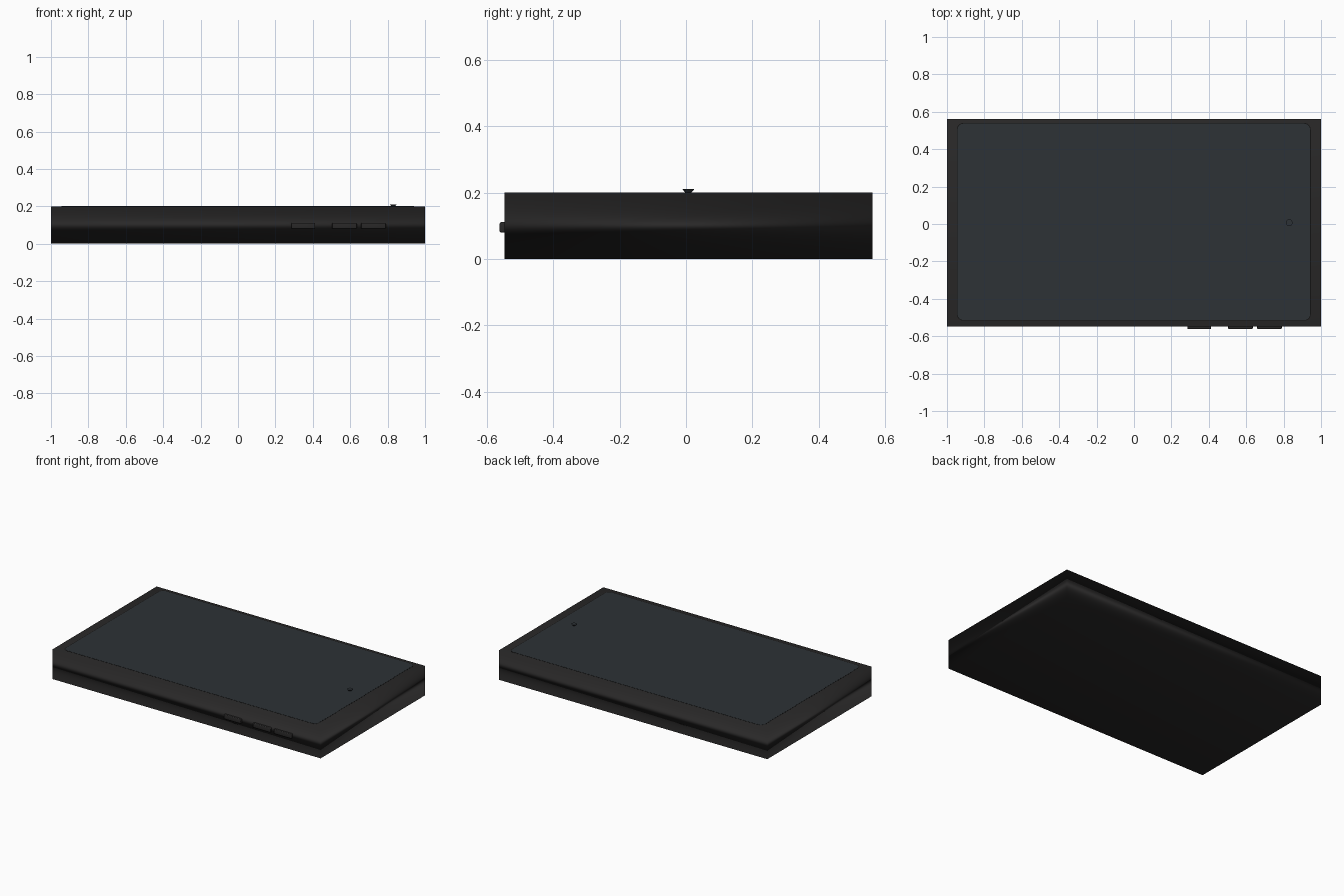
import bpy, bmesh, math

if "Cube" in bpy.data.objects:
    bpy.data.objects.remove(bpy.data.objects["Cube"])


def material(name, rgb):
    m = bpy.data.materials.new(name)
    m.diffuse_color = (*rgb, 1)
    m.use_nodes = True
    m.node_tree.nodes["Principled BSDF"].inputs["Base Color"].default_value = m.diffuse_color
    return m


CASE = material("dark_case", (0.022, 0.021, 0.021))
GLASS = material("blue_grey_glass", (0.026, 0.032, 0.037))


def add_object(name, bm, mat, smooth=True):
    bmesh.ops.recalc_face_normals(bm, faces=bm.faces)
    me = bpy.data.meshes.new(name)
    bm.to_mesh(me)
    bm.free()
    me.materials.append(mat)
    ob = bpy.data.objects.new(name, me)
    bpy.context.collection.objects.link(ob)
    if smooth:
        for p in me.polygons:
            p.use_smooth = True
    return ob


def box(name, lo, hi, mat, smooth=True):
    bm = bmesh.new()
    bmesh.ops.create_cube(bm, size=1)
    for v in bm.verts:
        v.co = [(a + b) / 2 + c * (b - a) for a, b, c in zip(lo, hi, v.co)]
    return add_object(name, bm, mat, smooth)


# Case: sharp-outlined slab, softly shaded from the large faces over the sides
case = box("case", (-1, -0.548, 0), (1, 0.562, 0.2), CASE)
wn = case.modifiers.new("soft_normals", 'WEIGHTED_NORMAL')
wn.weight = 50


# Screen: thin plate with rounded corners, plus the dark gap around it
def rounded_plate(name, x0, x1, y0, y1, z0, z1, r, mat):
    bm = bmesh.new()
    verts = []
    corners = [(x1 - r, y1 - r), (x0 + r, y1 - r), (x0 + r, y0 + r), (x1 - r, y0 + r)]
    for i, (cx, cy) in enumerate(corners):
        for k in range(7):
            a = math.pi / 2 * (i + k / 6)
            verts.append(bm.verts.new((cx + r * math.cos(a), cy + r * math.sin(a), z0)))
    f = bm.faces.new(verts)
    ext = bmesh.ops.extrude_face_region(bm, geom=[f])
    for v in ext["geom"]:
        if isinstance(v, bmesh.types.BMVert):
            v.co.z = z1
    return add_object(name, bm, mat, False)


GAP = material("black_gap", (0.006, 0.006, 0.006))
rounded_plate("screen_gap", -0.947, 0.945, -0.517, 0.540, 0.19, 0.2004, 0.034, GAP)
rounded_plate("screen", -0.943, 0.941, -0.513, 0.536, 0.19, 0.2008, 0.03, GLASS)

# Small inverted cone on the screen
bm = bmesh.new()
bmesh.ops.create_cone(bm, cap_ends=True, segments=16, radius1=0.004, radius2=0.018, depth=0.016)
bmesh.ops.translate(bm, verts=bm.verts, vec=(0.83, 0.007, 0.2025))
add_object("screen_sensor", bm, GLASS, False)

# Three side buttons on the front edge
for i, (x0, x1) in enumerate([(0.285, 0.413), (0.503, 0.635), (0.658, 0.79)]):
    b = box(f"side_button_{i + 1}", (x0, -0.562, 0.08), (x1, -0.53, 0.111), CASE)
    bev = b.modifiers.new("soft_edges", 'BEVEL')
    bev.width = 0.005
    bev.segments = 3
